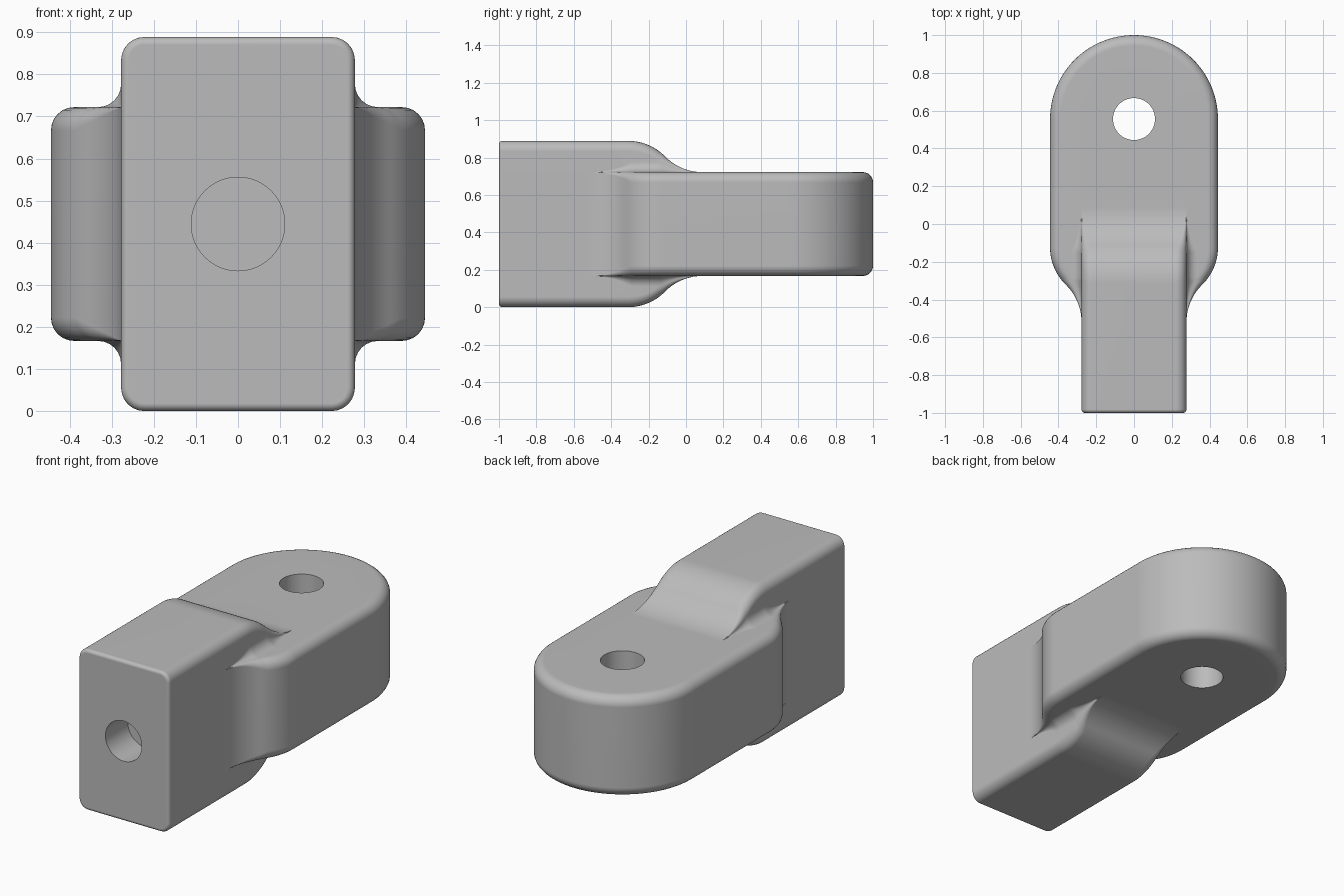
import bpy, bmesh
from math import sin, cos, pi, sqrt

if "Cube" in bpy.data.objects:
    bpy.data.objects.remove(bpy.data.objects["Cube"], do_unlink=True)

U = 1 / 9                              # design unit
NARROW, WIDE = 2.5 * U, 4 * U          # half sizes of the two crossing bars
ROUND = 0.055                          # edge and fillet radius
FRONT_ROUND = 0.018
BEND = 2.5 * U                         # radius of the shoulder arcs
DROP = WIDE - NARROW
RUN = sqrt(4 * DROP * BEND - DROP ** 2)
BLOCK_START, PLATE_START = -0.31, -0.52
EYE_Y = 5 * U
MID_Z = WIDE
SEG = 6


def shoulder(t):
    """S-curve of two equal arcs, falling from DROP to 0 as t goes 0 to RUN."""
    t = min(max(t, 0), RUN)
    if t < RUN / 2:
        return DROP - BEND + sqrt(BEND ** 2 - t ** 2)
    return BEND - sqrt(BEND ** 2 - (RUN - t) ** 2)


def arc(cx, cz, r, a0, a1):
    angles = [a0 + (a1 - a0) * i / SEG for i in range(SEG + 1)]
    return [(cx + r * cos(a), cz + r * sin(a)) for a in angles]


def half_section(y, inset=0):
    """Right half of the filleted cross section, top to bottom."""
    wb, ha = NARROW - inset, NARROW
    wa = wb + DROP - shoulder(y - PLATE_START)
    hb = NARROW + shoulder(y - BLOCK_START) - inset
    gw, gh = wa - wb, hb - ha
    r = ROUND - inset
    rc = max(0, min(r, gw / 2, gh / 2))
    rb, rp = max(0, min(r, gh - rc)), max(0, min(r, gw - rc))
    q = [(0, hb)]
    q += arc(wb - rb, hb - rb, rb, pi / 2, 0)          # block edge
    q += arc(wb + rc, ha + rc, rc, pi, 1.5 * pi)       # inner fillet
    q += arc(wa - rp, ha - rp, rp, pi / 2, 0)          # plate edge
    return q + [(x, -z) for x, z in reversed(q)]


def skin(bm, rings, closed):
    rows = [[bm.verts.new(p) for p in ring] for ring in rings]
    n = len(rows[0])
    for a, b in zip(rows, rows[1:]):
        for i in range(n if closed else n - 1):
            j = (i + 1) % n
            bm.faces.new((a[i], a[j], b[j], b[i]))
    return rows


bm = bmesh.new()

# Block, shoulders and plate as one loft along y
stations = []
for i in range(6):
    a = i / 5 * pi / 2
    stations.append((-1 + FRONT_ROUND * (1 - sin(a)), FRONT_ROUND * (1 - cos(a))))
stations = [(y, FRONT_ROUND - (FRONT_ROUND - e)) for y, e in reversed(stations)]
stations = [(-1 + FRONT_ROUND * (1 - cos(i / 5 * pi / 2)),
             FRONT_ROUND * (1 - sin(i / 5 * pi / 2))) for i in range(6)]
end = BLOCK_START + RUN
steps = 64
stations += [(PLATE_START + (end - PLATE_START) * i / steps, 0) for i in range(steps + 1)]
stations.append((EYE_Y, 0))
rings = []
for y, inset in stations:
    half = half_section(y, inset)
    full = half + [(-x, z) for x, z in reversed(half)]
    rings.append([(x, y, z + MID_Z) for x, z in full])
rows = skin(bm, rings, True)
bm.faces.new(rows[0])

# Rounded back end, turned about the eye
half = half_section(EYE_Y)
turns = [pi * i / 64 for i in range(65)]
skin(bm, [[(x * cos(a), EYE_Y + x * sin(a), z + MID_Z) for x, z in half] for a in turns], False)

bmesh.ops.remove_doubles(bm, verts=bm.verts, dist=1e-5)
bmesh.ops.dissolve_degenerate(bm, edges=bm.edges, dist=1e-5)
bmesh.ops.recalc_face_normals(bm, faces=bm.faces)
mesh = bpy.data.meshes.new("rod_end")
bm.to_mesh(mesh)
bm.free()
body = bpy.data.objects.new("rod_end", mesh)
bpy.context.collection.objects.link(body)

# Plain grey metal
grey = bpy.data.materials.new("grey_metal")
grey.use_nodes = True
colour = (0.5, 0.5, 0.5, 1)
grey.diffuse_color = colour
grey.node_tree.nodes["Principled BSDF"].inputs["Base Color"].default_value = colour
mesh.materials.append(grey)


def drill(name, location, depth, tilt):
    bpy.ops.mesh.primitive_cylinder_add(vertices=64, radius=U, depth=depth,
                                        location=location, rotation=(tilt, 0, 0))
    cutter = bpy.context.object
    cutter.name = name
    cutter.data.materials.append(grey)
    cutter.hide_render = True
    cutter.hide_set(True)
    cut = body.modifiers.new(name, "BOOLEAN")
    cut.operation, cut.solver, cut.object = "DIFFERENCE", "EXACT", cutter
    bpy.context.view_layer.objects.active = body
    bpy.ops.object.modifier_apply(modifier=cut.name)
    bpy.data.objects.remove(cutter, do_unlink=True)


# Pin hole through the eye, blind socket in the front
drill("pin_hole_cutter", (0, EYE_Y, MID_Z), 2, 0)
drill("socket_cutter", (0, -1, MID_Z), 0.39, pi / 2)

# Smooth shading with crisp hole rims
body.select_set(True)
bpy.context.view_layer.objects.active = body
bpy.ops.object.shade_smooth_by_angle(angle=0.7)
normals = body.modifiers.new("even_normals", "WEIGHTED_NORMAL")
normals.keep_sharp = True
